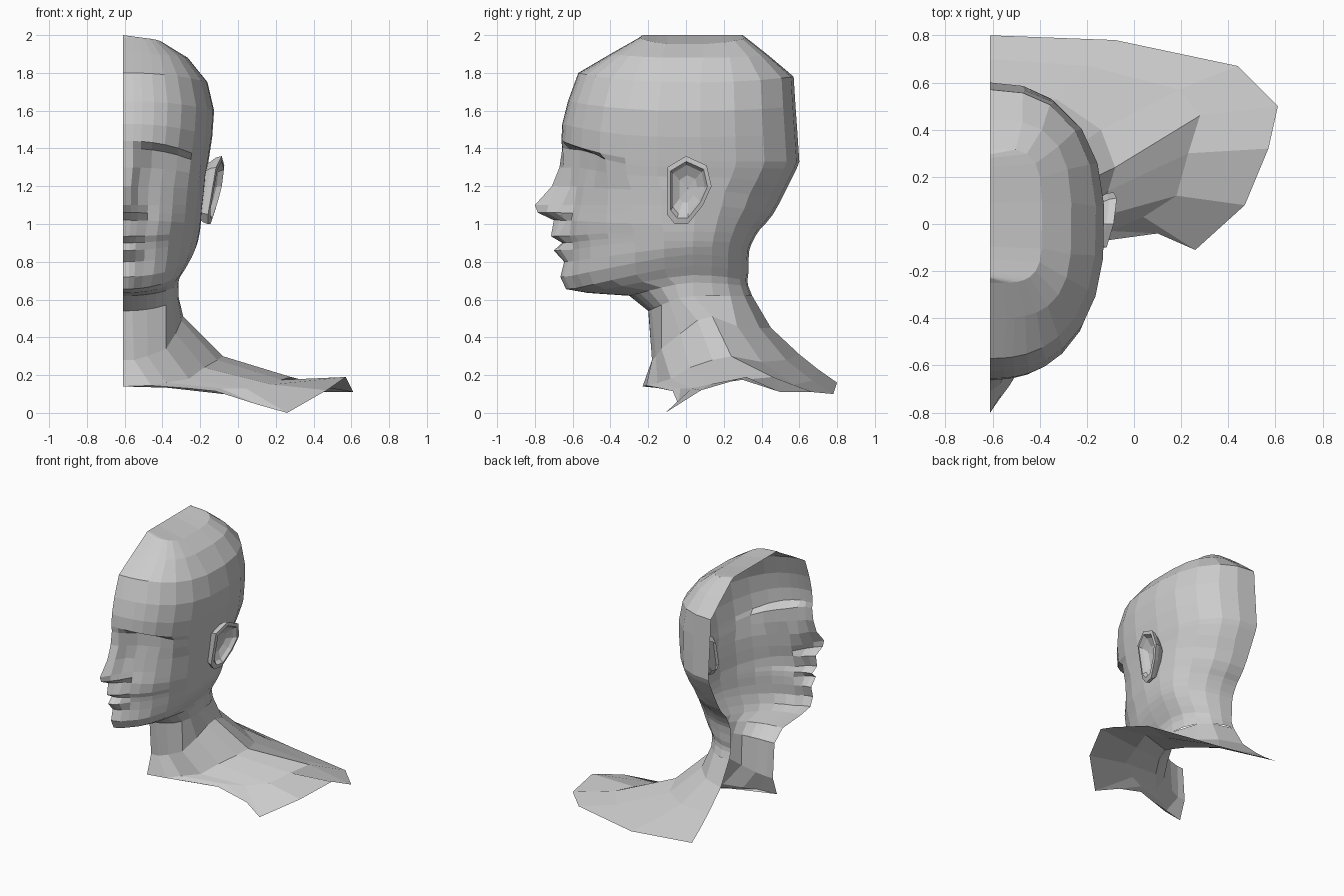
import bpy, math

MID = -0.61  # open cut plane of the half bust
ANGLES = [0, 4.5, 9, 16, 25, 36, 50, 65, 80, 95, 112, 130, 150, 166, 180]
SOCKET = [0, 0, .35, .85, 1, .9, .35]  # how far each front column sinks at the eye


def add_mesh(name, verts, faces):
    mesh = bpy.data.meshes.new(name)
    mesh.from_pydata(verts, [], faces)
    mesh.validate()
    obj = bpy.data.objects.new(name, mesh)
    bpy.context.collection.objects.link(obj)
    return obj


def loft(name, rings, closed=False):
    n = len(rings[0])
    verts = [p for r in rings for p in r]
    faces = []
    for r in range(len(rings) - 1):
        for c in range(n if closed else n - 1):
            d = (c + 1) % n
            quad = [r*n + c, (r+1)*n + c, (r+1)*n + d, r*n + d]
            # drop corners that coincide
            face = []
            for i in quad:
                if all(verts[i] != verts[j] for j in face):
                    face.append(i)
            if len(face) > 2:
                faces.append(face)
    return add_mesh(name, verts, faces)


def half_ring(zf, zs, zb, yf, yb, w, bumps=(0, 0, 0), eye=0):
    """Half superellipse from front midline round to back midline."""
    pts = []
    for i, deg in enumerate(ANGLES):
        a = math.radians(deg)
        s, c = abs(math.sin(a)), math.cos(a)
        if deg in (0, 180):
            s = 0
        # boxy on the crown, rounder towards the jaw
        if zf > 1.95:
            p = .5
        elif zf > 1.85:
            p = .65
        elif zf > 1.25:
            p = .83
        else:
            p = .9 if zf > 1 or c < 0 else .96
        end_y, end_z = (yf, zf) if c > 0 else (yb, zb)
        y = end_y * abs(c) ** p
        # the jaw stays low towards its corner, then climbs
        lift = 1.1 if zf < .85 and c > 0 else 2 * p / .83
        z = zs + (end_z - zs) * abs(c) ** lift
        if i < 3:
            y -= bumps[i]
        if i < len(SOCKET):
            y += eye * SOCKET[i]
        pts.append((MID + w * s ** p, y, z))
    return pts


# Head sections: front z, side z, back z, front y, back y, half width
skull = [
    (2, 2, 2, -.23, .30, 0),
    (1.985, 1.95, 1.985, -.25, .32, .22),
    (1.90, 1.88, 1.89, -.40, .44, .345),
    (1.80, 1.75, 1.78, -.57, .57, .45),
    (1.65, 1.60, 1.62, -.625, .58, .485),
    (1.53, 1.46, 1.48, -.655, .59, .475),
    (1.44, 1.33, 1.33, -.66, .60, .455),
]
# Face sections add forward bumps for nose, lips and chin, then eye depth
face = [
    (1.40, 1.30, 1.29, -.655, .585, .45, 0, 0, 0, .085),
    (1.30, 1.25, 1.20, -.64, .54, .44, .03, .01, 0, .07),
    (1.20, 1.18, 1.12, -.63, .50, .435, .08, .05, 0, .035),
    (1.10, 1.10, 1.05, -.63, .46, .425, .17, .10, .04, .02),
    (1.06, 1.05, 1.00, -.63, .42, .42, .155, .11, .07, .01),
    (1.02, 1.00, .97, -.63, .39, .415, .07, .04, .01, 0),
    (.935, .96, .94, -.63, .37, .41, .085, .07, .05, -.01),
    (.90, .935, .91, -.625, .355, .405, .03, .025, .015, 0),
    (.86, .91, .89, -.62, .345, .40, .08, .07, .05, 0),
    (.80, .88, .86, -.62, .335, .39, .025, .02, .01, 0),
    (.72, .84, .80, -.62, .33, .37, .045, .04, .03, -.01),
    (.655, .78, .74, -.60, .33, .335, .035, .03, .02, 0),
]
# Underside of the chin and top of the neck
throat = [
    (.635, .73, .70, -.52, .325, .305),
    (.62, .69, .67, -.30, .33, .295),
    (.54, .62, .62, -.20, .35, .295),
]
rings = [half_ring(*r) for r in skull]
rings += [half_ring(*r[:6], bumps=r[6:9], eye=r[9]) for r in face]
rings += [half_ring(*r) for r in throat]
loft("head", rings)

# Neck and shoulder: rings flowing out from the throat (offset from cut, y, z)
shoulder = [
    [(0, -.18, .28), (.06, -.18, .28), (.13, -.16, .30), (.23, -.13, .34), (.28, -.03, .42),
     (.31, .06, .49), (.32, .14, .51), (.29, .27, .46), (.17, .39, .45), (0, .45, .45)],
    [(0, -.23, .14), (.15, -.21, .145), (.23, -.15, .16), (.35, -.08, .18), (.43, .02, .24),
     (.50, .14, .28), (.53, .24, .30), (.47, .40, .27), (.28, .53, .28), (0, .60, .31)],
    [(.15, -.21, .145), (.35, -.13, .13), (.52, -.03, .13), (.65, .03, .13), (.79, .12, .15),
     (.84, .30, .175), (.89, .46, .19), (.80, .57, .15), (.42, .67, .17), (0, .70, .23)],
    [(.35, -.13, .13), (.49, -.07, .115), (.71, -.04, .045), (.87, -.11, 0), (1.08, .08, .12),
     (1.18, .32, .19), (1.22, .50, .11), (1.05, .67, .11), (.53, .78, .10), (0, .80, .16)],
]
columns = [0, 2, 4, 6, 7, 8, 9, 11, 12, 14]
loft("neck_and_shoulder", [[rings[-1][c] for c in columns]]
     + [[(MID + w, y, z) for w, y, z in r] for r in shoulder])

# Ear: one outline repeated as root, rim, inner rim and bowl
outline = [(-.10, 1.15), (-.10, 1.05), (-.06, 1.0), (.01, 1.0), (.09, 1.1), (.135, 1.2),
           (.11, 1.31), (.0, 1.36), (-.10, 1.30)]


def ear_ring(scale, depth):
    pts = []
    for y, z in outline:
        ys, zs = .01 + (y - .01) * scale, 1.19 + (z - 1.19) * scale
        x = -.125 + .2 * ys + .17 * (zs - 1.19) + depth
        pts.append((x, ys, zs))
    return pts


ear = [ear_ring(s, d) for s, d in
       [(.6, -.09), (.95, -.02), (1, .01), (.83, .015), (.72, -.01), (.4, -.035), (.01, -.04)]]
loft("ear", ear, closed=True)
